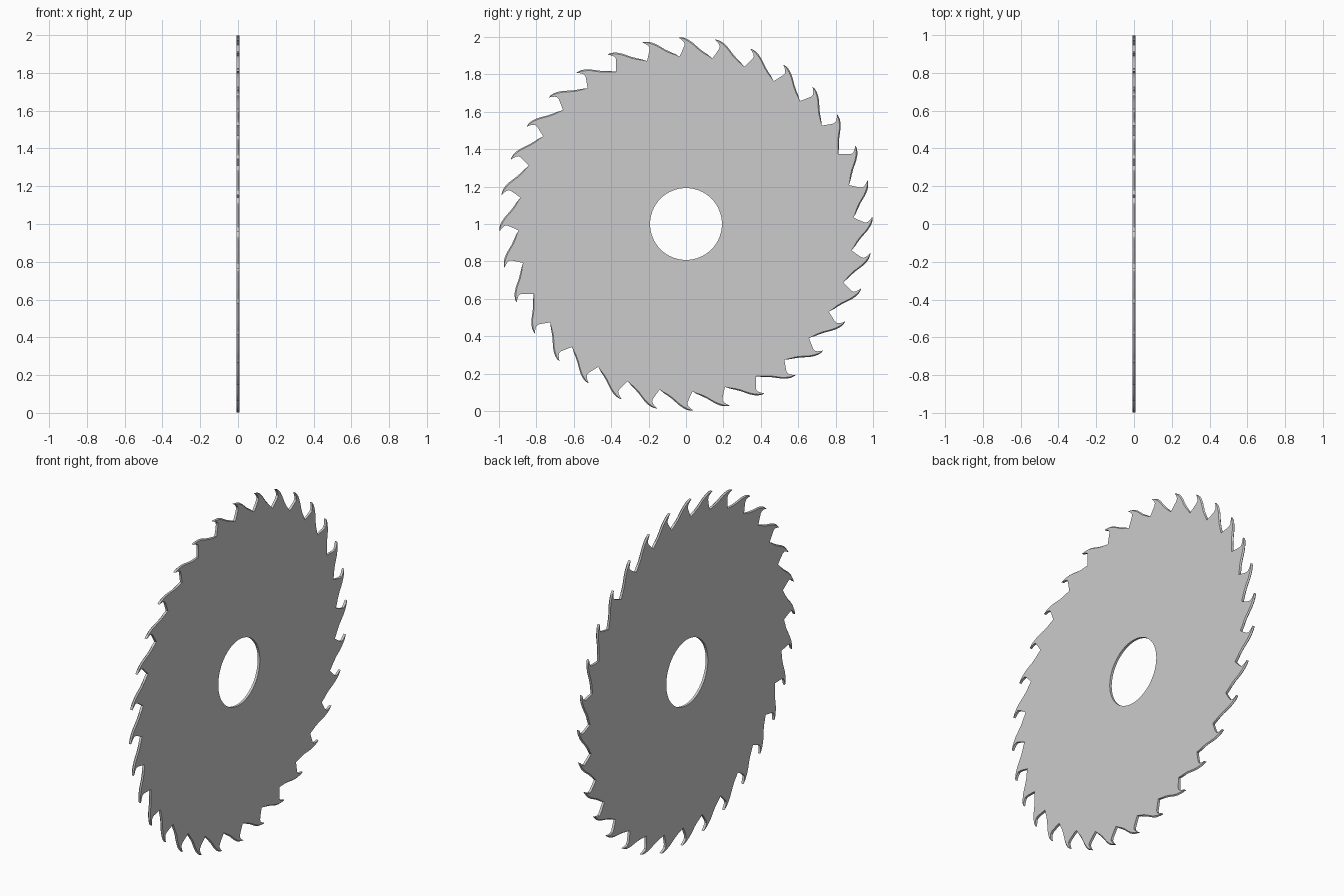
import bpy, bmesh
from math import radians, cos, sin

if "Cube" in bpy.data.objects:
    bpy.data.objects.remove(bpy.data.objects["Cube"])

TEETH = 32
STEP = 360 / TEETH
START = 2.2          # angle of the first tooth tip
HOLE_R = 0.192
HALF_T = 0.007

# One tooth as (radius, angle): gullet, hooked front, tip, swept back
# third value: how far the side faces sit inside the ground back edge
TOOTH = [
    (0.896, 0.0, 0.0), (0.930, -1.05, 0.0), (0.953, -1.65, 0.0),
    (0.967, -1.72, 0.0), (0.978, -1.3, 0.0), (0.988, -0.65, 0.0),
    (0.9985, 0.15, 0.0), (0.9985, -0.7, 0.003), (0.995, -1.7, 0.006),
    (0.987, -2.8, 0.008), (0.973, -4.1, 0.008), (0.957, -5.3, 0.008),
    (0.940, -6.6, 0.008), (0.924, -8.2, 0.007), (0.911, -9.7, 0.004),
]
HOLE_SEGS = 3        # hole edges per tooth


def polar(bm, x, r, deg):
    a = radians(deg)
    return bm.verts.new((x, r * cos(a), 1 + r * sin(a)))


def ring(bm, x, inset):
    """Toothed outline, running clockwise seen from +x."""
    return [polar(bm, x, r - d * inset, START - i * STEP + a)
            for i in range(TEETH) for r, a, d in TOOTH]


def hole(bm, x):
    n = TEETH * HOLE_SEGS
    return [polar(bm, x, HOLE_R, START - i * 360 / n) for i in range(n)]


def strip(bm, a, b):
    n = len(a)
    for i in range(n):
        j = (i + 1) % n
        bm.faces.new((a[i], a[j], b[j], b[i]))


bm = bmesh.new()
right, mid, left = ring(bm, HALF_T, 1), ring(bm, 0, 0), ring(bm, -HALF_T, 1)
hole_r, hole_l = hole(bm, HALF_T), hole(bm, -HALF_T)

# Cutting edge and bore wall
strip(bm, right, mid)
strip(bm, mid, left)
strip(bm, hole_l, hole_r)

# Flat side faces, one sector per tooth
k = len(TOOTH)
for outer, inner in ((right, hole_r), (left, hole_l)):
    for i in range(TEETH):
        tooth = [outer[(i * k + j) % len(outer)] for j in range(k + 1)]
        bore = [inner[(i * HOLE_SEGS + j) % len(inner)] for j in range(HOLE_SEGS + 1)]
        bm.faces.new(tooth + bore[::-1])

bmesh.ops.recalc_face_normals(bm, faces=bm.faces)
mesh = bpy.data.meshes.new("saw_blade")
bm.to_mesh(mesh)
bm.free()
blade = bpy.data.objects.new("saw_blade", mesh)
bpy.context.collection.objects.link(blade)
bpy.context.view_layer.objects.active = blade
blade.select_set(True)
bpy.ops.object.shade_smooth_by_angle(angle=radians(30))
